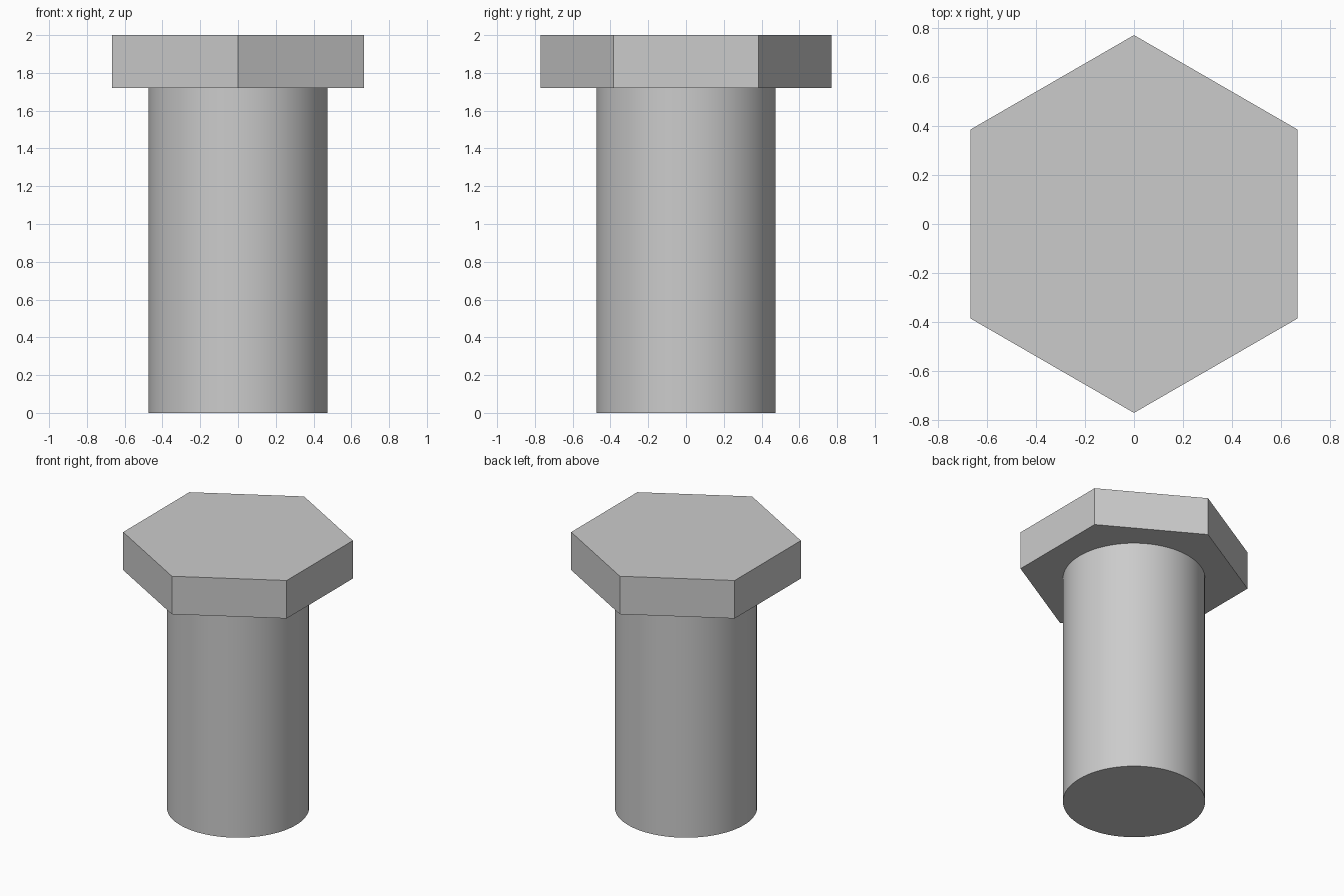
import bpy
import bmesh
import math

cube = bpy.data.objects.get("Cube")
if cube:
    bpy.data.objects.remove(cube, do_unlink=True)

steel = bpy.data.materials.new("plain grey steel")
steel.use_nodes = True
GREY = (0.6, 0.6, 0.6, 1)
steel.diffuse_color = GREY
steel.node_tree.nodes["Principled BSDF"].inputs["Base Color"].default_value = GREY


def prism(name, radius, sides, bottom, top, smooth=False):
    """Upright prism with its first corner on +y."""
    bm = bmesh.new()
    rings = []
    for z in (bottom, top):
        angles = [math.pi / 2 + math.tau * i / sides for i in range(sides)]
        rings.append([bm.verts.new((radius * math.cos(a), radius * math.sin(a), z))
                      for a in angles])
    low, high = rings
    bm.faces.new(reversed(low))
    bm.faces.new(high)
    for i in range(sides):
        j = (i + 1) % sides
        wall = bm.faces.new((low[i], low[j], high[j], high[i]))
        wall.smooth = smooth
    # Keep the rims crisp where caps meet the wall
    for edge in bm.edges:
        if edge.calc_face_angle() > math.radians(30):
            edge.smooth = False
    mesh = bpy.data.meshes.new(name)
    bm.to_mesh(mesh)
    bm.free()
    mesh.materials.append(steel)
    obj = bpy.data.objects.new(name, mesh)
    bpy.context.collection.objects.link(obj)
    return obj


# Round shank, then the hexagonal head on top
prism("shank", 0.475, 96, 0, 1.72, smooth=True)
prism("hex_head", 0.77, 6, 1.72, 2)
